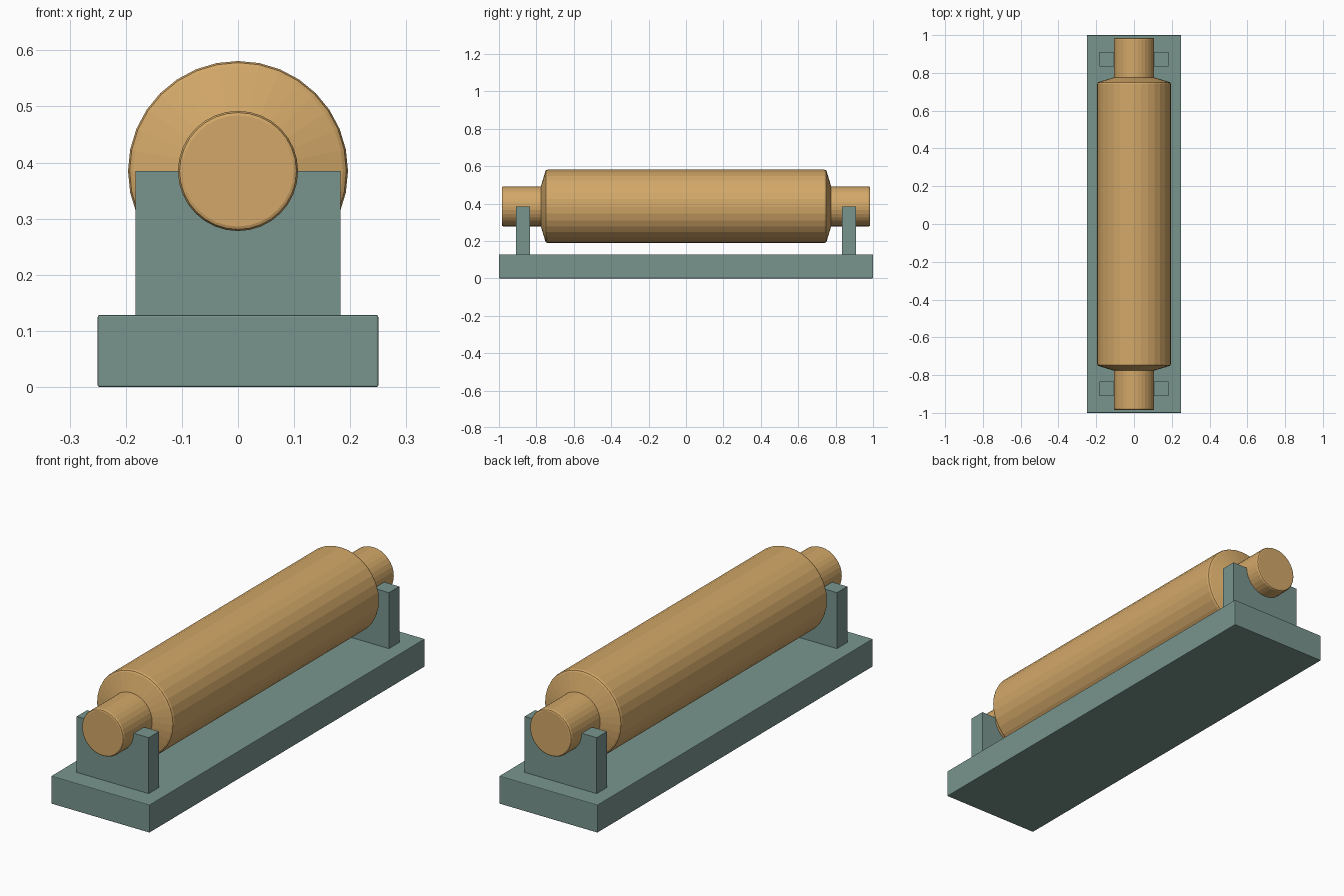
import bpy, bmesh, math

if "Cube" in bpy.data.objects:
    bpy.data.objects.remove(bpy.data.objects["Cube"])

AXIS_Z = 0.385
SIDES = 32
SHAFT_R = 0.107


def material(name, rgb):
    m = bpy.data.materials.new(name)
    m.diffuse_color = (*rgb, 1)
    m.use_nodes = True
    m.node_tree.nodes["Principled BSDF"].inputs["Base Color"].default_value = m.diffuse_color
    return m


green = material("grey green", (0.19, 0.30, 0.27))
tan = material("warm tan", (0.65, 0.39, 0.14))


def finish(bm, name, mat, bevel=0):
    bmesh.ops.recalc_face_normals(bm, faces=bm.faces)
    me = bpy.data.meshes.new(name)
    bm.to_mesh(me)
    bm.free()
    ob = bpy.data.objects.new(name, me)
    bpy.context.collection.objects.link(ob)
    me.materials.append(mat)
    if bevel:
        mod = ob.modifiers.new("edge", 'BEVEL')
        mod.width = bevel
        mod.segments = 2
        mod.limit_method = 'ANGLE'
        mod.angle_limit = math.radians(50)
    return ob


# base plank
bm = bmesh.new()
bmesh.ops.create_cube(bm, size=1)
bmesh.ops.scale(bm, vec=(0.5, 2.0, 0.128), verts=bm.verts)
bmesh.ops.translate(bm, vec=(0, 0, 0.064), verts=bm.verts)
finish(bm, "base", green, 0.003)

# cradle posts with a half-round notch for the axle
outline = [(-0.183, 0.126), (0.183, 0.126), (0.183, AXIS_Z)]
for i in range(SIDES // 2 + 1):
    a = -2 * math.pi * i / SIDES
    outline.append((SHAFT_R * math.cos(a), AXIS_Z + SHAFT_R * math.sin(a)))
outline.append((-0.183, AXIS_Z))
for name, y in (("front_cradle", -0.91), ("back_cradle", 0.835)):
    bm = bmesh.new()
    face = bm.faces.new([bm.verts.new((x, y, z)) for x, z in outline])
    ext = bmesh.ops.extrude_face_region(bm, geom=[face])
    bmesh.ops.translate(bm, vec=(0, 0.075, 0),
                        verts=[v for v in ext["geom"] if isinstance(v, bmesh.types.BMVert)])
    finish(bm, name, green)

# roller and its two axle ends: half profile (y, radius), mirrored, then turned
half = [(0.985, 0.099), (0.983, 0.104), (0.977, SHAFT_R), (0.776, SHAFT_R),
        (0.752, 0.187), (0.748, 0.193), (0.740, 0.196)]
profile = [(-y, r) for y, r in half] + half[::-1]
bm = bmesh.new()
rings = []
for y, r in profile:
    rings.append([bm.verts.new((r * math.cos(2 * math.pi * i / SIDES), y,
                                AXIS_Z + r * math.sin(2 * math.pi * i / SIDES)))
                  for i in range(SIDES)])
for a, b in zip(rings, rings[1:]):
    for i in range(SIDES):
        j = (i + 1) % SIDES
        bm.faces.new((a[i], a[j], b[j], b[i]))
bm.faces.new(rings[0])
bm.faces.new(rings[-1])
finish(bm, "roller", tan)
